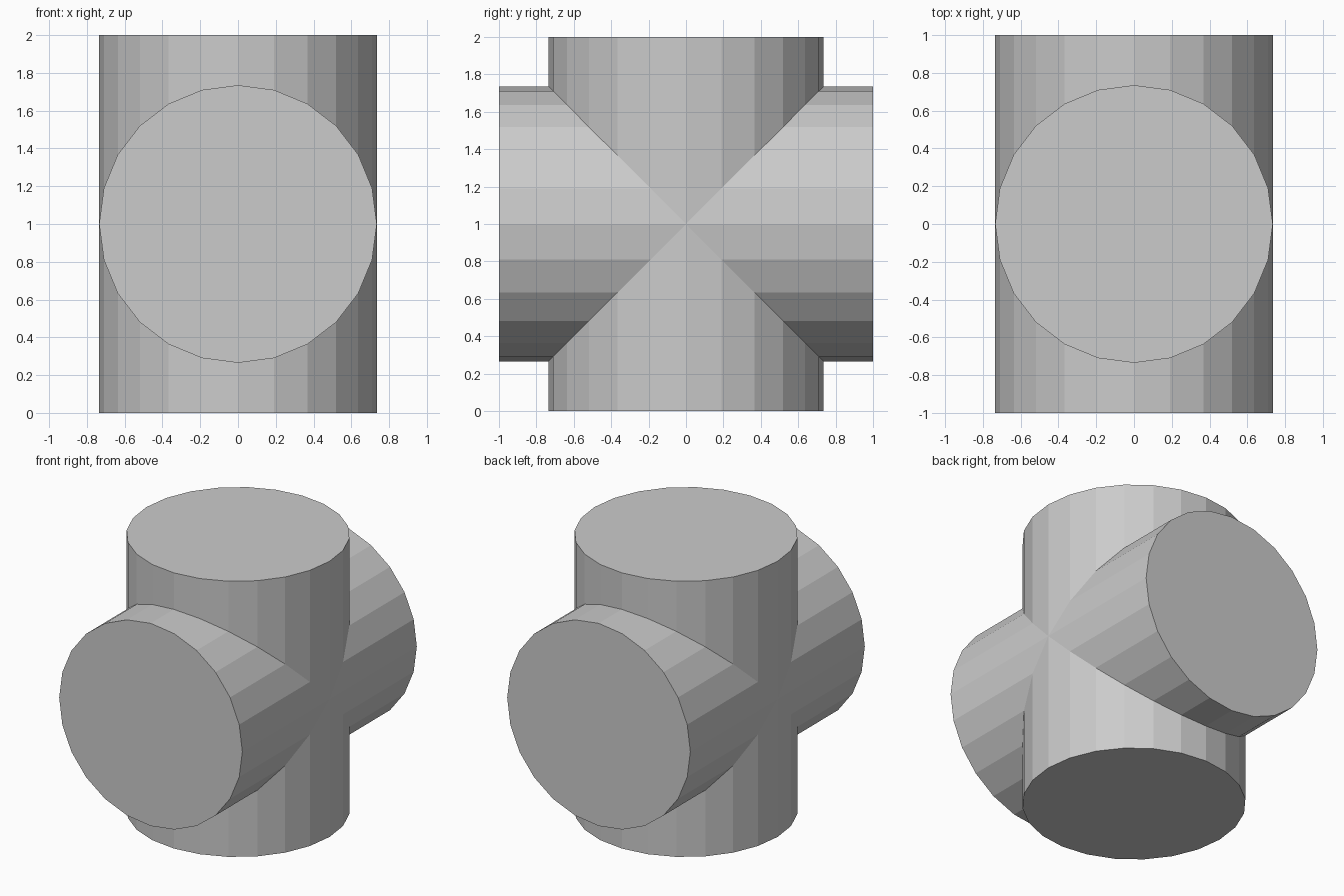
import bpy, bmesh
from math import sin, cos, pi
from mathutils import Matrix, Vector

if "Cube" in bpy.data.objects:
    bpy.data.objects.remove(bpy.data.objects["Cube"])

SIDES, R, HALF = 24, 0.735, 1.0
bm = bmesh.new()


def add_arm(angle):
    """One round arm, mitred against its neighbours, turned about the x axis."""
    turn = Matrix.Translation((0, 0, HALF)) @ Matrix.Rotation(angle, 4, 'X')
    inner, outer = [], []
    for i in range(SIDES):
        a = 2 * pi * i / SIDES
        x, y = R * cos(a), R * sin(a)
        inner.append(bm.verts.new(turn @ Vector((x, y, abs(y)))))
        outer.append(bm.verts.new(turn @ Vector((x, y, HALF))))
    for i in range(SIDES):
        j = (i + 1) % SIDES
        bm.faces.new((inner[i], inner[j], outer[j], outer[i]))
    bm.faces.new(outer)  # flat end cap


# Four equal arms: up, back, down, front
for k in range(4):
    add_arm(k * pi / 2)

# Weld the mitre seams into one closed surface
bmesh.ops.remove_doubles(bm, verts=bm.verts[:], dist=1e-4)
bmesh.ops.recalc_face_normals(bm, faces=bm.faces[:])

mesh = bpy.data.meshes.new("pipe_cross")
bm.to_mesh(mesh)
bm.free()
bpy.context.collection.objects.link(bpy.data.objects.new("pipe_cross", mesh))
